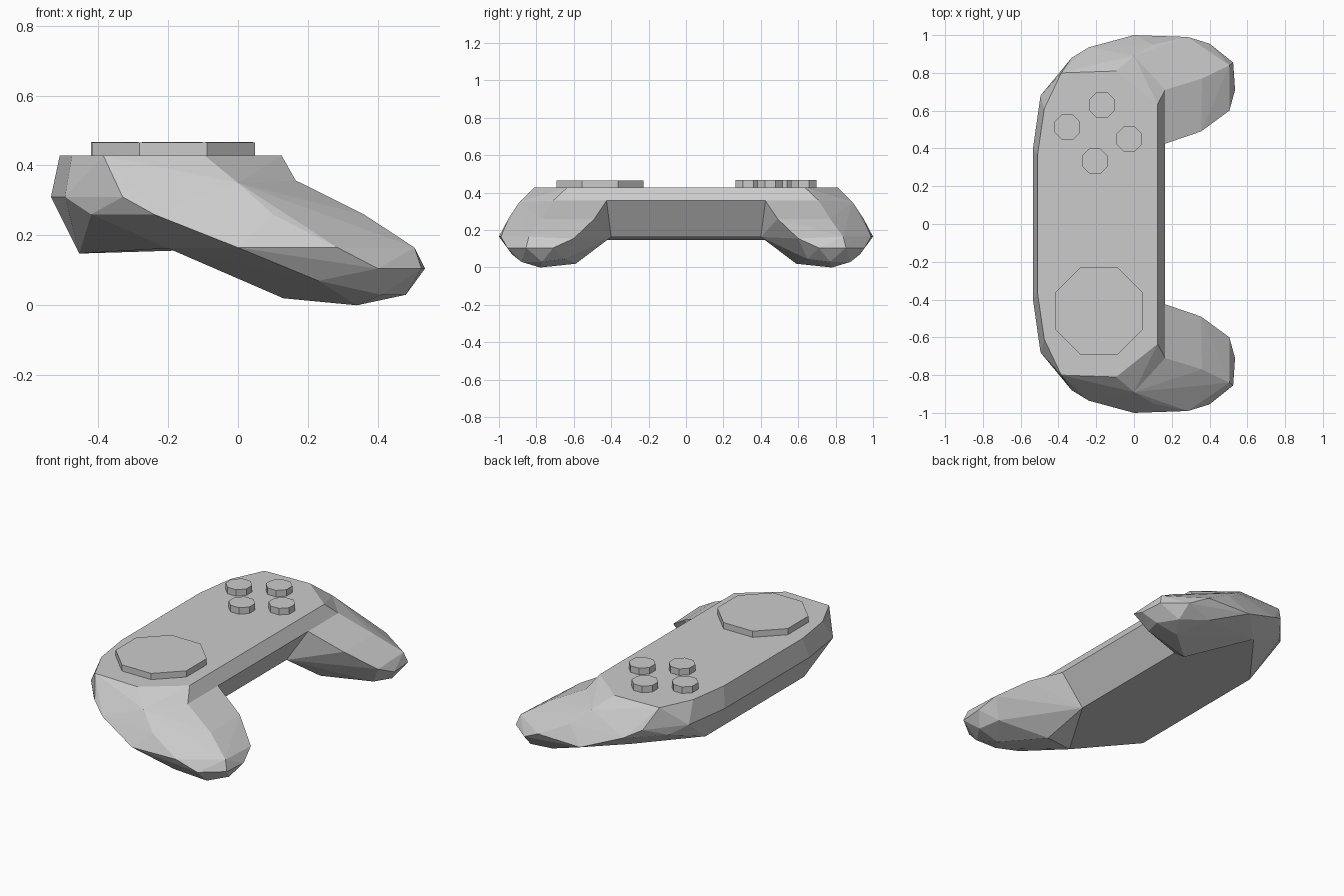
import bpy, bmesh
from math import pi, cos
from mathutils import Matrix

if "Cube" in bpy.data.objects:
    bpy.data.objects.remove(bpy.data.objects["Cube"])


def add_object(name, bm):
    bmesh.ops.recalc_face_normals(bm, faces=bm.faces)
    mesh = bpy.data.meshes.new(name)
    bm.to_mesh(mesh)
    bm.free()
    obj = bpy.data.objects.new(name, mesh)
    bpy.context.collection.objects.link(obj)
    return obj


def hull(name, points):
    bm = bmesh.new()
    for p in points:
        bm.verts.new(p)
    bmesh.ops.convex_hull(bm, input=bm.verts)
    bmesh.ops.delete(bm, geom=[v for v in bm.verts if not v.link_faces], context='VERTS')
    bmesh.ops.dissolve_limit(bm, angle_limit=0.03, verts=bm.verts, edges=bm.edges)
    return add_object(name, bm)


def flip(points, side):
    return [(x, y * side, z) for x, y, z in points]


def octagon(name, x, y, half_width, top):
    bm = bmesh.new()
    r = half_width / cos(pi / 8)
    place = Matrix.Translation((x, y, (top + 0.41) / 2)) @ Matrix.Rotation(pi / 8, 4, 'Z')
    bmesh.ops.create_cone(bm, cap_ends=True, segments=8, radius1=r, radius2=r,
                          depth=top - 0.41, matrix=place)
    return add_object(name, bm)


# points where the body and grips meet
shared = [(0, 0.89, 0.35), (-0.33, 0.88, 0.31), (-0.24, 0.935, 0.26), (0.165, 0.71, 0.357),
          (0.165, 0.425, 0.357), (0.04, 0.40, 0.163), (-0.2, 0.80, 0.163)]
# body: top plate, waist and underside
body = [(-0.51, 0.37, 0.428), (-0.475, 0.61, 0.428), (-0.385, 0.80, 0.428), (-0.095, 0.81, 0.428),
        (0.125, 0.635, 0.428), (-0.535, 0.40, 0.31), (-0.495, 0.68, 0.31),
        (-0.42, 0.76, 0.26), (-0.454, 0.465, 0.148)]
# grip: outer side, upper ridge, underside and rounded tip
grip = [(0.10, 0.95, 0.26), (0, 1, 0.165), (0.285, 0.99, 0.165), (0.40, 0.955, 0.105),
        (0.36, 0.77, 0.26), (0.355, 0.49, 0.26), (0.505, 0.84, 0.165), (0.505, 0.60, 0.155),
        (0.525, 0.855, 0.105), (0.535, 0.71, 0.105), (0.13, 0.59, 0.02), (0.23, 0.93, 0.07),
        (0.34, 0.78, 0), (0.41, 0.88, 0.03), (0.48, 0.77, 0.03), (0.44, 0.65, 0.045)]

shell = hull("controller_body", flip(body + shared, 1) + flip(body + shared, -1))
for side, label in ((1, "rear"), (-1, "front")):
    cutter = hull(label + "_grip", flip(grip + shared, side))
    cutter.hide_render = True
    mod = shell.modifiers.new(label + "_grip", 'BOOLEAN')
    mod.operation = 'UNION'
    mod.solver = 'EXACT'
    mod.object = cutter

# bake the joined shell and drop the separate grips
bpy.context.view_layer.update()
joined = bpy.data.meshes.new_from_object(shell.evaluated_get(bpy.context.evaluated_depsgraph_get()))
shell.modifiers.clear()
shell.data = joined
for label in ("rear", "front"):
    bpy.data.objects.remove(bpy.data.objects[label + "_grip"])

# thumb pad and four buttons
octagon("thumb_pad", -0.185, -0.46, 0.233, 0.465)
for i, (x, y) in enumerate([(-0.17, 0.63), (-0.353, 0.513), (-0.025, 0.45), (-0.207, 0.333)]):
    octagon(f"button_{i + 1}", x, y, 0.068, 0.467)
